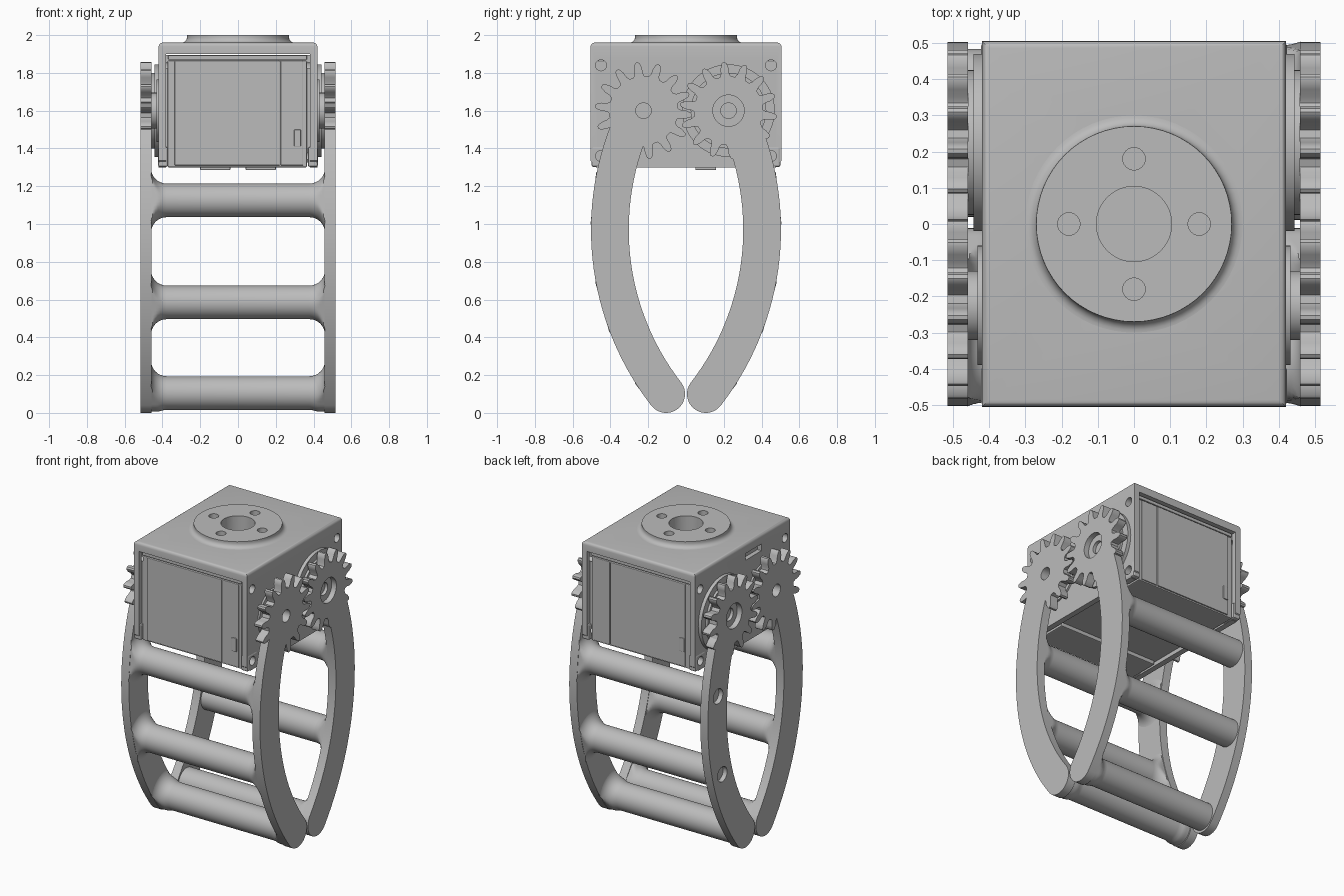
import bpy, bmesh, math
from mathutils import Vector, Matrix

if "Cube" in bpy.data.objects:
    bpy.data.objects.remove(bpy.data.objects["Cube"])

grey = bpy.data.materials.new("plain grey")
grey.use_nodes = True
grey.diffuse_color = (0.5, 0.5, 0.5, 1)
grey.node_tree.nodes["Principled BSDF"].inputs["Base Color"].default_value = (0.5, 0.5, 0.5, 1)

GEAR_Z, GEAR_Y = 1.6, 0.225       # gear axes at y = +-GEAR_Y
ARM_IN, ARM_OUT = 0.458, 0.515    # arm plate, inner and outer x
ARC_R, ARC_Y, ARC_Z = 1.419, -1.016, 0.97   # arc of each finger's centre line
HALF = 0.1                        # half width of a finger
BAR_Z = (0.105, 0.585, 1.125)
BODY_X, BODY_Y = 0.42, 0.505


def finish(name, bm):
    bmesh.ops.recalc_face_normals(bm, faces=bm.faces[:])
    mesh = bpy.data.meshes.new(name)
    bm.to_mesh(mesh)
    bm.free()
    ob = bpy.data.objects.new(name, mesh)
    bpy.context.collection.objects.link(ob)
    mesh.materials.append(grey)
    return ob


def activate(ob):
    bpy.ops.object.select_all(action='DESELECT')
    ob.select_set(True)
    bpy.context.view_layer.objects.active = ob


def combine(ob, others, operation='DIFFERENCE'):
    """Apply booleans and throw the operands away."""
    activate(ob)
    for other in others:
        mod = ob.modifiers.new("cut", 'BOOLEAN')
        mod.operation, mod.solver, mod.object = operation, 'EXACT', other
        bpy.ops.object.modifier_apply(modifier=mod.name)
        bpy.data.objects.remove(other)
    return ob


def smooth(ob, angle=30):
    activate(ob)
    bpy.ops.object.shade_smooth_by_angle(angle=math.radians(angle))


def prism(name, outline, x0, x1):
    """Extrude a (y, z) outline along x."""
    bm = bmesh.new()
    face = bm.faces.new([bm.verts.new((x0, y, z)) for y, z in outline])
    new = bmesh.ops.extrude_face_region(bm, geom=[face])["geom"]
    bmesh.ops.translate(bm, vec=(x1 - x0, 0, 0), verts=[v for v in new if isinstance(v, bmesh.types.BMVert)])
    return finish(name, bm)


def box(name, xs, ys, zs, bevel=0):
    bm = bmesh.new()
    bmesh.ops.create_cube(bm, size=1)
    for v in bm.verts:
        v.co = [lo + (c + 0.5) * (hi - lo) for c, (lo, hi) in zip(v.co, (xs, ys, zs))]
    if bevel:
        bmesh.ops.bevel(bm, geom=bm.edges[:], offset=bevel, segments=2, affect='EDGES', profile=0.5)
    return finish(name, bm)


def cylinder(name, axis, start, end, a, b, radius, sides=40):
    """Axis 'X': a, b are y, z.  Axis 'Z': a, b are x, y."""
    bm = bmesh.new()
    bmesh.ops.create_cone(bm, cap_ends=True, segments=sides, radius1=radius, radius2=radius, depth=abs(end - start))
    mid = (start + end) / 2
    if axis == 'X':
        bm.transform(Matrix.Translation((mid, a, b)) @ Matrix.Rotation(math.pi / 2, 4, 'Y'))
    else:
        bm.transform(Matrix.Translation((a, b, mid)))
    return finish(name, bm)


def gear_outline(cy, phase, teeth=14):
    pts = []
    for i in range(teeth):
        for frac, r in ((-0.36, 0.182), (-0.25, 0.198), (-0.21, 0.225), (-0.12, 0.25), (-0.05, 0.257),
                        (0.05, 0.257), (0.12, 0.25), (0.21, 0.225), (0.25, 0.198), (0.36, 0.182)):
            a = math.radians(phase) + (i + frac) * math.tau / teeth
            pts.append((cy + r * math.cos(a), GEAR_Z + r * math.sin(a)))
    return pts


def arc_point(angle, offset=0):
    r = ARC_R + offset
    return ARC_Y + r * math.cos(angle), ARC_Z + r * math.sin(angle)


def finger_outline(s):
    low, high, n = math.asin((BAR_Z[0] - 0.005 - ARC_Z) / ARC_R), math.radians(22), 28
    angles = [low + (high - low) * i / n for i in range(n + 1)]
    pts = [arc_point(a, HALF) for a in reversed(angles)]
    cy, cz = arc_point(low)
    for i in range(1, 16):                      # rounded tip
        a = low - math.pi * i / 16
        pts.append((cy + HALF * math.cos(a), cz + HALF * math.sin(a)))
    pts += [arc_point(a, -HALF) for a in angles]
    return [(s * y, z) for y, z in pts]


def crossbar(name, s, z, flares):
    """Round bar with filleted ends trimmed to the finger's width."""
    angle = math.asin((z - ARC_Z) / ARC_R)
    centre = Vector((0, s * arc_point(angle)[0], z))
    normal = Vector((0, s * math.cos(angle), math.sin(angle)))
    along = Vector((0, s * math.sin(angle), -math.cos(angle)))
    radius, fillet, steps, sides = 0.089, 0.082, 8, 40
    stations = []
    for side in (-1, 1):
        part = []
        for i in range(steps + 1):
            t = math.pi / 2 * i / steps
            grow = fillet * (1 - math.cos(t)) if side in flares else 0
            part.append((side * (ARM_IN + 0.002 - fillet * (1 - math.sin(t))), radius + grow))
        stations += part if side > 0 else part[::-1]
    bm = bmesh.new()
    rings = []
    for x, r in stations:
        ring = []
        for k in range(sides):
            a = math.tau * k / sides
            u, v = r * math.cos(a), r * math.sin(a)
            if z == BAR_Z[0] and u > 0:
                u, v = [c * min(1, 0.098 / r) for c in (u, v)]
            v = max(-0.097, min(0.097, v))
            ring.append(bm.verts.new(centre + Vector((x, 0, 0)) + along * u + normal * v))
        rings.append(ring)
    for r0, r1 in zip(rings, rings[1:]):
        for k in range(sides):
            bm.faces.new((r0[k], r0[k - 1], r1[k - 1], r1[k]))
    bm.faces.new(rings[0])
    bm.faces.new(rings[-1])
    smooth(finish(name, bm), 40)


# Fingers: toothed arm plates on both sides, joined by three bars
for s, place, phase in ((-1, "front", 97.5), (1, "back", 95.4)):
    cy = s * GEAR_Y
    for side, hand in ((-1, "right"), (1, "left")):
        x0, x1 = side * ARM_IN, side * ARM_OUT
        arm = prism(f"{place}_{hand}_finger_arm", finger_outline(s), x0, x1)
        combine(arm, [prism("gear", gear_outline(cy, phase), x0, x1)], 'UNION')
        cuts = [cylinder("cut", 'X', side * 0.4, side * 0.6, cy, GEAR_Z, 0.041)]
        if s > 0:
            cuts.append(cylinder("cut", 'X', side * 0.48, side * 0.6, cy, GEAR_Z, 0.083))
            if side < 0:
                for z in BAR_Z:
                    y = arc_point(math.asin((z - ARC_Z) / ARC_R))[0]
                    cuts.append(cylinder("cut", 'X', -0.485, -0.6, y, z, 0.05))
        smooth(combine(arm, cuts))
        # hub under each gear
        hub = ((0.165, 0.432), (0.095, 0.46)) if s < 0 else ((0.245, 0.443), (0.2, 0.459))
        for i, (r, x) in enumerate(hub):
            smooth(cylinder(f"{place}_{hand}_hub_{i + 1}", 'X', side * 0.4, side * x, cy, GEAR_Z, r, 56))
    for i, z in enumerate(BAR_Z):
        crossbar(f"{place}_crossbar_{i + 1}", s, z, (-1, 1) if s < 0 else (1,))


def corner_holes():
    return [cylinder("cut", 'X', -0.6, 0.6, y, z, 0.029, 24) for y in (-0.45, 0.45) for z in (1.36, 1.84)]


def mount_holes():
    spots = ((0.18, 0), (-0.18, 0), (0, 0.18), (0, -0.18))
    return [cylinder("cut", 'Z', 1.85, 2.1, 0, 0, 0.104, 48)] + [
        cylinder("cut", 'Z', 1.85, 2.1, x, y, 0.031, 24) for x, y in spots]


# Bracket: folded cover with rounded top edges and clipped lower corners
Y, c = BODY_Y, 0.035
bracket = prism("bracket", [(-Y, 1.3 + c), (-Y + c, 1.3), (Y - c, 1.3), (Y, 1.3 + c), (Y, 1.96), (-Y, 1.96)],
                -BODY_X, BODY_X)
bm = bmesh.new()
bm.from_mesh(bracket.data)
top_edges = [e for e in bm.edges if all(v.co.z > 1.9 for v in e.verts)]
bmesh.ops.bevel(bm, geom=top_edges, offset=0.02, segments=4, affect='EDGES', profile=0.5)
bm.to_mesh(bracket.data)
bm.free()
combine(bracket, [box("cut", (-0.382, 0.382), (-0.7, 0.7), (1.2, 1.9)),
                  box("cut", (-0.5, -0.39), (-0.2, -0.03), (1.85, 1.895))] + corner_holes() + mount_holes())
smooth(bracket)

# Round mounting flange with a filleted foot
bm = bmesh.new()
profile = [(0, 1.95), (0.3, 1.95)]
profile += [(0.3 - 0.03 * math.sin(t), 1.99 - 0.03 * math.cos(t)) for t in [math.pi / 2 * i / 6 for i in range(7)]]
profile += [(0.27, 2.0), (0, 2.0)]
verts = [bm.verts.new((r, 0, z)) for r, z in profile]
edges = [bm.edges.new(pair) for pair in zip(verts, verts[1:])]
bmesh.ops.spin(bm, geom=verts + edges, cent=(0, 0, 0), axis=(0, 0, 1), angle=math.tau, steps=64)
bmesh.ops.remove_doubles(bm, verts=bm.verts[:], dist=0.0001)
smooth(combine(finish("mounting_flange", bm), mount_holes()))

# Motor block inside the bracket
motor = box("motor_block", (-0.38, 0.38), (-0.475, 0.475), (1.325, 1.895))
combine(motor, corner_holes())
for s, place in ((-1, "front"), (1, "back")):
    def ys(a, b):
        return tuple(sorted((s * a, s * b)))
    # end covers: wide panel, narrow strip, top rail and clip
    box(f"{place}_end_cap", (-0.372, 0.365), ys(0.25, 0.482), (1.3, 1.865), 0.006)
    box(f"{place}_wide_panel", (-0.335, 0.22), ys(0.4, 0.49), (1.31, 1.865), 0.004)
    box(f"{place}_narrow_panel", (0.226, 0.345), ys(0.4, 0.488), (1.31, 1.865), 0.004)
    box(f"{place}_top_rail", (-0.37, 0.365), ys(0.4, 0.486), (1.87, 1.893), 0.004)
    clip_x = 0.315 if s < 0 else -0.315
    box(f"{place}_clip", (clip_x - 0.018, clip_x + 0.018), ys(0.45, 0.496), (1.41, 1.5), 0.004)
    # drilled corner lugs
    for side, hand in ((-1, "right"), (1, "left")):
        lug = box(f"{place}_{hand}_lug", tuple(sorted((side * 0.37, side * 0.423))),
                  ys(0.395, 0.5), (1.302, 1.408), 0.01)
        combine(lug, [cylinder("cut", 'X', -0.6, 0.6, s * 0.45, 1.36, 0.029, 24)])

# Cable sockets on the underside
for x in (-0.12, 0.12):
    box("cable_socket", (x - 0.08, x + 0.08), (0.05, 0.16), (1.285, 1.33), 0.005)
